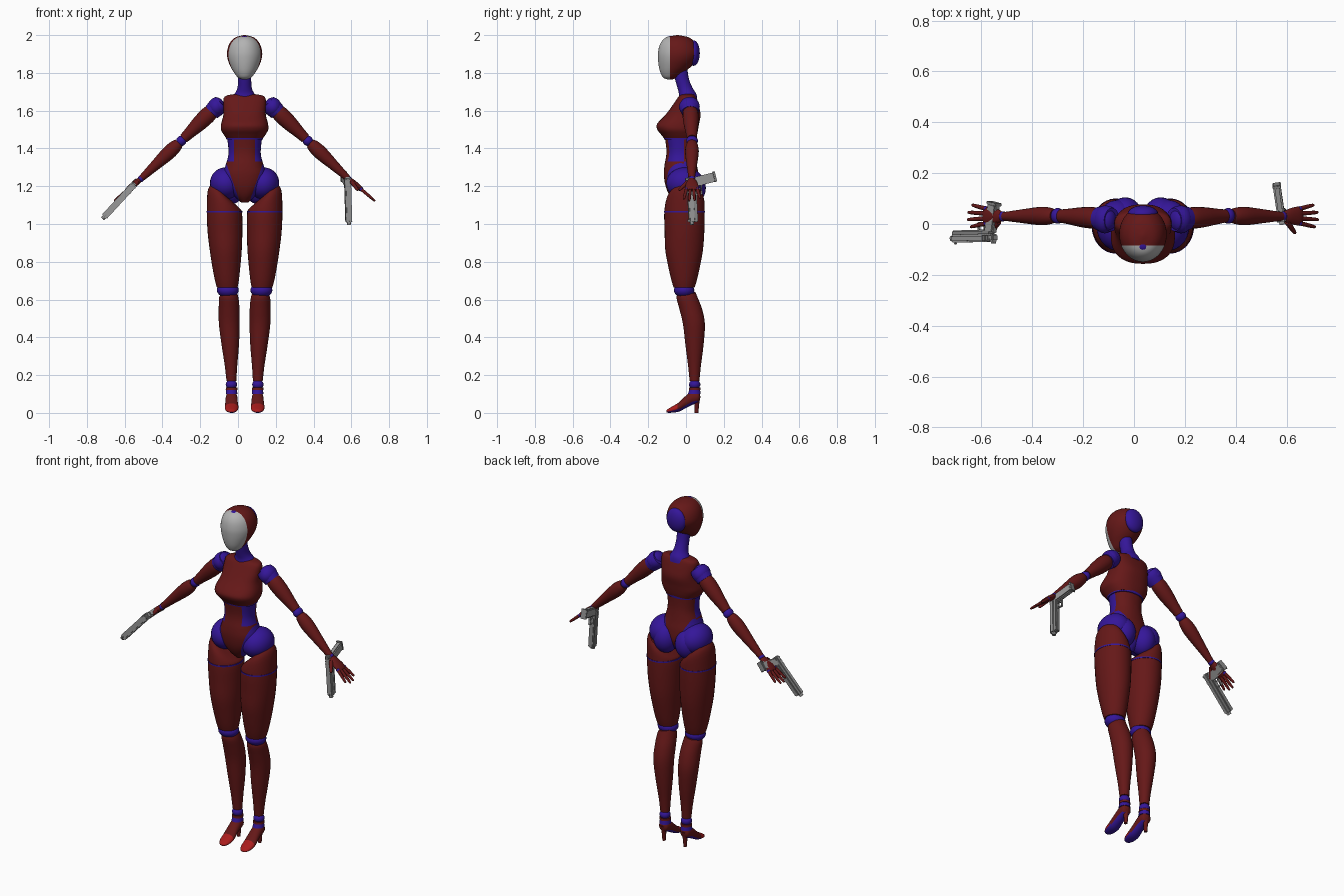
import bpy, bmesh, math
from mathutils import Vector, Matrix

if "Cube" in bpy.data.objects:
    bpy.data.objects.remove(bpy.data.objects["Cube"])

MID = 0.035  # the body stands slightly beside the origin


def material(name, rgb):
    m = bpy.data.materials.new(name)
    m.use_nodes = True
    m.diffuse_color = (*rgb, 1)
    m.node_tree.nodes["Principled BSDF"].inputs["Base Color"].default_value = (*rgb, 1)
    return m


RED = material("dark red", (0.13, 0.009, 0.009))
BLUE = material("deep blue", (0.035, 0.008, 0.32))
TOE = material("bright red", (0.4, 0.012, 0.012))
MASK = material("mask grey", (0.45, 0.45, 0.45))
METAL = material("gun metal", (0.32, 0.32, 0.32))
GRIP = material("grip grey", (0.24, 0.24, 0.24))
X, Y, Z = Vector((1, 0, 0)), Vector((0, 1, 0)), Vector((0, 0, 1))


def finish(name, bm, mats, rule=None):
    bmesh.ops.recalc_face_normals(bm, faces=bm.faces)
    if rule:
        for f in bm.faces:
            f.material_index = rule(f.calc_center_median(), f.normal)
    me = bpy.data.meshes.new(name)
    bm.to_mesh(me)
    bm.free()
    for m in mats:
        me.materials.append(m)
    ob = bpy.data.objects.new(name, me)
    bpy.context.collection.objects.link(ob)
    return ob


def spline(rows, k):
    """Smooth in-between rows for a list of stations."""
    out = []
    for i in range(len(rows) - 1):
        a, b, c, d = (rows[max(0, min(len(rows) - 1, i + j))] for j in (-1, 0, 1, 2))
        for q in range(k):
            t = q / k
            out.append([0.5 * (2 * e1 + (e2 - e0) * t + (2 * e0 - 5 * e1 + 4 * e2 - e3) * t * t
                        + (3 * e1 - e0 - 3 * e2 + e3) * t ** 3) for e0, e1, e2, e3 in zip(a, b, c, d)])
    return out + [rows[-1]]


def loft(name, rows, mats, frame=(X, Y, Z), n=32, k=4, power=2, cuts=(), rule=None):
    """Skin rings; a row is x, y, z, radius u, radius v, tilt."""
    u, v, w = frame
    bm, rings = bmesh.new(), []
    for x, y, z, ru, rv, tilt in spline([(*r, 0)[:6] for r in rows], k):
        ring = []
        for i in range(n):
            c, s = math.cos(math.tau * i / n), math.sin(math.tau * i / n)
            c = math.copysign(abs(c) ** (2 / power), c) * ru
            s = math.copysign(abs(s) ** (2 / power), s) * rv
            ring.append(bm.verts.new(Vector((x, y, z)) + u * c + v * s + w * (tilt * c)))
        rings.append(ring)
    for a, b in zip(rings, rings[1:]):
        for i in range(n):
            bm.faces.new((a[i], a[i - 1], b[i - 1], b[i]))
    bm.faces.new(rings[0])
    bm.faces.new(rings[-1])
    for co, no in cuts:
        bmesh.ops.bisect_plane(bm, geom=bm.verts[:] + bm.edges[:] + bm.faces[:], plane_co=co, plane_no=no)
    return finish(name, bm, mats, rule)


def ball(name, co, r, mat, rot=Matrix()):
    bm = bmesh.new()
    bmesh.ops.create_uvsphere(bm, u_segments=24, v_segments=14, radius=1,
                              matrix=Matrix.Translation(co) @ rot @ Matrix.Diagonal((*r, 1)))
    return finish(name, bm, [mat])


def column(rows):
    """Centred body rows from z, y, half width, half depth."""
    return [(MID, y, z, rx, ry) for z, y, rx, ry in rows]


# Head, face mask and neck
loft("head", column([(2.0, -.045, .004, .005), (1.987, -.045, .05, .062), (1.955, -.042, .08, .094),
     (1.91, -.04, .093, .108), (1.87, -.046, .089, .102), (1.83, -.06, .073, .083),
     (1.8, -.075, .055, .06), (1.775, -.085, .035, .036), (1.765, -.085, .012, .012)]),
     [RED, MASK], n=40, cuts=[((0, -.084, 0), Y)], rule=lambda c, n: int(c.y < -.084))
ball("back_of_head_dome", (MID, .04, 1.905), (.06, .033, .068), BLUE)
ball("forehead_stud", (MID, -.083, 1.982), (.024, .022, .013), BLUE)
loft("neck", column([(1.84, -.035, .037, .04), (1.77, -.022, .035, .037), (1.72, -.005, .038, .04),
     (1.69, .008, .052, .046), (1.66, .01, .075, .05)]), [BLUE])

# Chest, under-bust band and abdomen
loft("chest", column([(1.688, .01, .05, .03), (1.675, .006, .105, .045), (1.63, -.002, .113, .068),
     (1.58, -.015, .112, .092), (1.53, -.042, .124, .111), (1.5, -.044, .125, .108),
     (1.475, -.037, .112, .096), (1.455, -.032, .098, .085)]), [RED], n=48, power=2.4)
loft("under_bust_band", column([(1.462, -.032, .099, .087), (1.448, -.031, .097, .084)]), [BLUE], n=48, power=2.3)


def torso_rule(c, n):
    dx = abs(c.x - MID)
    if c.z > 1.33:
        return int(dx > .055 and c.y < -.01)
    if c.y < -.01:
        return int(dx > .03 + .35 * (c.z - 1.13))
    return int(dx > .5 * (c.z - 1.16))


panel_cuts = [((0, 0, 1.33), Z), ((0, -.01, 0), Y)]
for s in (1, -1):
    panel_cuts += [((MID + s * .055, 0, 0), X), ((MID + s * .03, 0, 1.13), (s, 0, -.35)),
                   ((MID, 0, 1.16), (s, 0, -.5))]
loft("abdomen", column([(1.452, -.031, .092, .08), (1.4, -.028, .086, .076), (1.36, -.027, .087, .078),
     (1.31, -.028, .101, .086), (1.26, -.025, .115, .092), (1.2, -.02, .1, .088),
     (1.15, -.02, .058, .066), (1.115, -.02, .02, .035)]), [RED, BLUE], n=48, power=2.2,
     cuts=panel_cuts, rule=torso_rule)


def limb(name, a, b, rows, mat, n=20):
    """Loft from a to b; a row is fraction, depth radius, thickness radius."""
    w = (b - a).normalized()
    u = (Y - w * Y.dot(w)).normalized()
    loft(name, [(*a.lerp(b, t), ru, rv) for t, ru, rv in rows], [mat], (u, w.cross(u), w), n)


def leg(side, s):
    frame = (X * s, Y, Z)

    def rows(data):
        return [(MID + s * r[0], *r[1:]) for r in data]

    # Hip joint, buttock and thigh
    ball(side + "_hip_joint", (MID + s * .1, -.005, 1.215), (.083, .1, .085), BLUE, Matrix.Rotation(s * .5, 4, "Y"))
    ball(side + "_buttock", (MID + s * .07, .032, 1.19), (.068, .073, .085), BLUE)
    loft(side + "_thigh", rows([(.122, 0, 1.165, .055, .082, .8), (.114, -.004, 1.13, .082, .1, .5),
         (.107, -.008, 1.06, .093, .107), (.104, -.008, .96, .092, .105), (.1, -.01, .865, .085, .1),
         (.097, -.01, .78, .075, .085), (.094, -.01, .705, .064, .068), (.092, -.01, .665, .055, .056)]),
         [RED], frame)
    loft(side + "_thigh_band", rows([(.107, -.008, 1.068, .0945, .1085), (.107, -.008, 1.06, .0945, .1085)]),
         [BLUE], frame)
    # Knee and shin
    ball(side + "_knee_joint", (MID + s * .089, -.01, .65), (.058, .054, .04), BLUE)
    loft(side + "_shin", rows([(.085, .005, .638, .04, .045, -.2), (.084, .006, .61, .051, .056), (.082, .025, .55, .055, .06),
         (.081, .042, .47, .055, .058), (.076, .045, .36, .046, .048), (.072, .045, .25, .033, .034),
         (.07, .045, .17, .026, .026)]), [RED], frame)
    # Ankle with its cuff
    ball(side + "_ankle_joint", (MID + s * .07, .046, .15), (.03, .03, .026), BLUE)
    loft(side + "_ankle_cuff", rows([(.069, .046, .135, .03, .03), (.069, .046, .122, .031, .031)]), [RED], frame)
    loft(side + "_ankle_base", rows([(.069, .046, .125, .028, .028), (.069, .044, .1, .031, .034)]), [BLUE], frame)
    # High-heeled shoe with a painted toe and sole
    loft(side + "_shoe", rows([(.069, .074, .085, .012, .012), (.069, .064, .084, .027, .03), (.069, .03, .077, .031, .036),
         (.069, -.005, .055, .033, .032), (.069, -.04, .03, .036, .024), (.069, -.075, .017, .032, .016),
         (.069, -.098, .01, .019, .009), (.069, -.104, .009, .005, .003)]), [RED, TOE, BLUE], (X * s, Z, Y),
         cuts=[((0, -.045, 0), Y)], rule=lambda c, n: 2 if n.z < -.55 else int(c.y < -.045))
    loft(side + "_heel", rows([(.069, .058, .09, .022, .02), (.069, .057, .05, .013, .013),
         (.069, .056, 0, .009, .01)]), [RED], frame)


def arm(side, s):
    def at(off, y, z):
        return Vector((MID + s * off, y, z))

    shoulder, elbow, wrist = at(.155, .022, 1.615), at(.335, .032, 1.44), at(.55, .03, 1.238)
    # Shoulder, upper arm, elbow and forearm
    ball(side + "_shoulder_joint", at(.15, .018, 1.62), (.045, .055, .05), BLUE)
    limb(side + "_shoulder_cuff", at(.11, .016, 1.655), at(.175, .022, 1.592),
         [(.2, .046, .042), (.5, .053, .049), (1, .046, .044)], BLUE)
    limb(side + "_upper_arm", shoulder, elbow, [(.05, .034, .034), (.2, .042, .043), (.45, .04, .041),
         (.75, .031, .031), (.93, .026, .026)], RED)
    ball(side + "_elbow_joint", elbow, (.027, .031, .027), BLUE)
    limb(side + "_forearm", elbow, wrist, [(.06, .025, .026), (.15, .033, .034), (.32, .036, .037),
         (.65, .027, .027), (.98, .017, .017)], RED)
    # Hand with spread fingers and thumb
    ball(side + "_wrist_joint", wrist, (.017, .02, .017), BLUE)
    limb(side + "_palm", wrist, at(.625, .032, 1.178), [(0, .016, .013), (.35, .03, .016), (.8, .037, .014),
         (1, .033, .009)], RED)
    for i, reach in enumerate((.062, .074, .072, .056)):
        y = .003 + .019 * i
        base = at(.617, y, 1.184)
        tip = base + Vector((s * reach, (i - 1.5) * .01, -reach * .85))
        ball(f"{side}_knuckle_{i}", base, (.01, .01, .01), BLUE)
        limb(f"{side}_finger_{i}", base, tip, [(0, .009, .009), (.6, .008, .008), (.93, .006, .006),
             (1, .002, .002)], RED, 10)
    limb(side + "_thumb", at(.568, .008, 1.222), at(.6, -.038, 1.178), [(0, .012, .012), (.5, .01, .01),
         (.9, .007, .007), (1, .002, .002)], RED, 10)


def pistol(name, rear, forward, up):
    """Pistol with its barrel along forward and its grip opposite to up."""
    f = Vector(forward).normalized()
    u = (Vector(up) - f * f.dot(Vector(up))).normalized()
    m = Matrix((f, u.cross(f), u)).transposed().to_4x4()
    m.translation = rear

    def box(part, co, size, mat, lean=0):
        bm = bmesh.new()
        bmesh.ops.create_cube(bm, size=1, matrix=Matrix.Diagonal((*size, 1)))
        bmesh.ops.bevel(bm, geom=bm.edges[:], offset=min(size) * .2, segments=2, affect="EDGES")
        bm.transform(m @ Matrix.Translation(co) @ Matrix.Rotation(lean, 4, "Y"))
        finish(f"{name}_{part}", bm, [mat])

    box("slide", (.122, 0, .012), (.245, .034, .03), METAL)
    box("frame", (.13, 0, -.01), (.22, .03, .022), GRIP)
    box("rear_sight", (.012, 0, .03), (.012, .02, .008), GRIP)
    box("front_sight", (.232, 0, .03), (.012, .007, .008), GRIP)
    box("grip", (.018, 0, -.065), (.05, .03, .115), METAL, .2)
    box("magazine_base", (.005, 0, -.122), (.056, .034, .012), GRIP, .2)
    box("guard_front", (.094, 0, -.033), (.006, .012, .034), METAL)
    box("guard_bottom", (.067, 0, -.049), (.058, .012, .006), METAL)
    box("trigger", (.064, 0, -.032), (.006, .008, .024), GRIP, -.2)
    for i in range(5):
        box(f"serration_{i}", (.018 + .01 * i, 0, .012), (.004, .037, .022), GRIP)
    bm = bmesh.new()
    bmesh.ops.create_cone(bm, segments=16, radius1=.011, radius2=.011, depth=.02, cap_ends=True,
                          matrix=m @ Matrix.Translation((.244, 0, .01)) @ Matrix.Rotation(math.pi / 2, 4, "Y"))
    finish(name + "_muzzle", bm, [GRIP])


for side, s in (("left", 1), ("right", -1)):
    leg(side, s)
    arm(side, s)
pistol("left_pistol", (.578, .03, 1.25), (.03, .05, -1), (.14, -1, 0))
pistol("right_pistol", (-.545, -.042, 1.215), (-.7, -.02, -.76), (0, -1, 0))

# Smooth shading that keeps hard edges
for ob in bpy.context.collection.objects:
    ob.select_set(ob.type == "MESH")
    if ob.type == "MESH":
        bpy.context.view_layer.objects.active = ob
bpy.ops.object.shade_smooth_by_angle(angle=math.radians(40))
